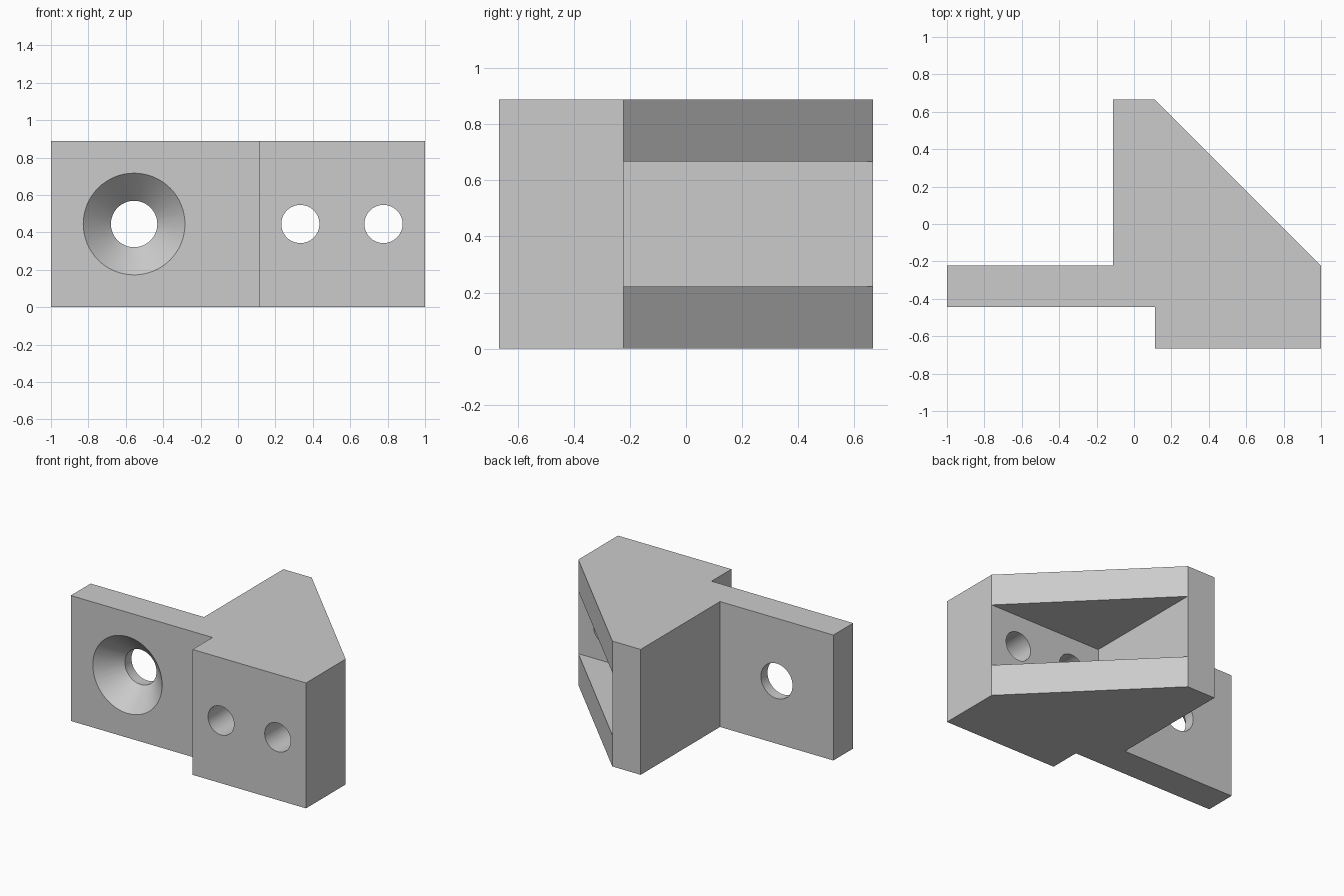
import bpy, bmesh, math
from mathutils import Matrix

cube = bpy.data.objects.get("Cube")
if cube:
    bpy.data.objects.remove(cube, do_unlink=True)

U = 1 / 9           # base module of the bracket
H = 8 * U           # full height
MID = H / 2

grey = bpy.data.materials.new("plain grey")
grey.use_nodes = True
colour = (0.6, 0.6, 0.6, 1)
grey.diffuse_color = colour
grey.node_tree.nodes["Principled BSDF"].inputs["Base Color"].default_value = colour


def finish(name, bm):
    bmesh.ops.recalc_face_normals(bm, faces=bm.faces)
    mesh = bpy.data.meshes.new(name)
    bm.to_mesh(mesh)
    bm.free()
    mesh.materials.append(grey)
    obj = bpy.data.objects.new(name, mesh)
    bpy.context.collection.objects.link(obj)
    return obj


def prism(name, outline, z0, z1):
    """Extrude a plan outline, given in modules, from z0 to z1."""
    bm = bmesh.new()
    face = bm.faces.new([bm.verts.new((x * U, y * U, z0)) for x, y in outline])
    top = bmesh.ops.extrude_face_region(bm, geom=[face])["geom"]
    verts = [v for v in top if isinstance(v, bmesh.types.BMVert)]
    bmesh.ops.translate(bm, verts=verts, vec=(0, 0, z1 - z0))
    return finish(name, bm)


def drill(name, x, y0, y1, r0, r1):
    """Round cutter along y, radius r0 at y0 and r1 at y1."""
    bm = bmesh.new()
    turn = Matrix.Translation((x, (y0 + y1) / 2, MID)) @ Matrix.Rotation(-math.pi / 2, 4, "X")
    bmesh.ops.create_cone(bm, cap_ends=True, segments=64, radius1=r0, radius2=r1,
                          depth=y1 - y0, matrix=turn)
    return finish(name, bm)


# Bracket body: mounting plate, thick block and sloped gusset in one outline
bracket = prism("bracket", [(-9, -4), (1, -4), (1, -6), (9, -6), (9, -2),
                            (1, 6), (-1, 6), (-1, -2), (-9, -2)], 0, H)

# Triangular pocket behind the slope, overshooting the sloped face
cutters = [prism("pocket_cutter", [(1, -2), (10, -2), (10, 7), (1, 7)], 2 * U, 6 * U)]

# Two bolt holes through the thick block
for side, x in (("right", 3 * U), ("left", 7 * U)):
    cutters.append(drill(side + "_bolt_cutter", x, -0.8, -0.1, 0.102, 0.102))

# Countersunk hole through the plate: 45 degree cone and straight bore
front, bore, sink, over = -4 * U, 0.124, 0.272, 0.05
cutters.append(drill("bore_cutter", -5 * U, -0.6, -0.1, bore, bore))
cutters.append(drill("countersink_cutter", -5 * U, front - over, front + sink - bore,
                     sink + over, bore))

# Apply the cuts, then drop the helpers
bpy.context.view_layer.objects.active = bracket
bracket.select_set(True)
for c in cutters:
    mod = bracket.modifiers.new(c.name, "BOOLEAN")
    mod.operation = "DIFFERENCE"
    mod.solver = "EXACT"
    mod.object = c
    c.hide_render = True
    bpy.ops.object.modifier_apply(modifier=mod.name)
    bpy.data.objects.remove(c, do_unlink=True)

bpy.ops.object.select_all(action="DESELECT")
bracket.select_set(True)
bpy.ops.object.shade_smooth_by_angle(angle=math.radians(30))
